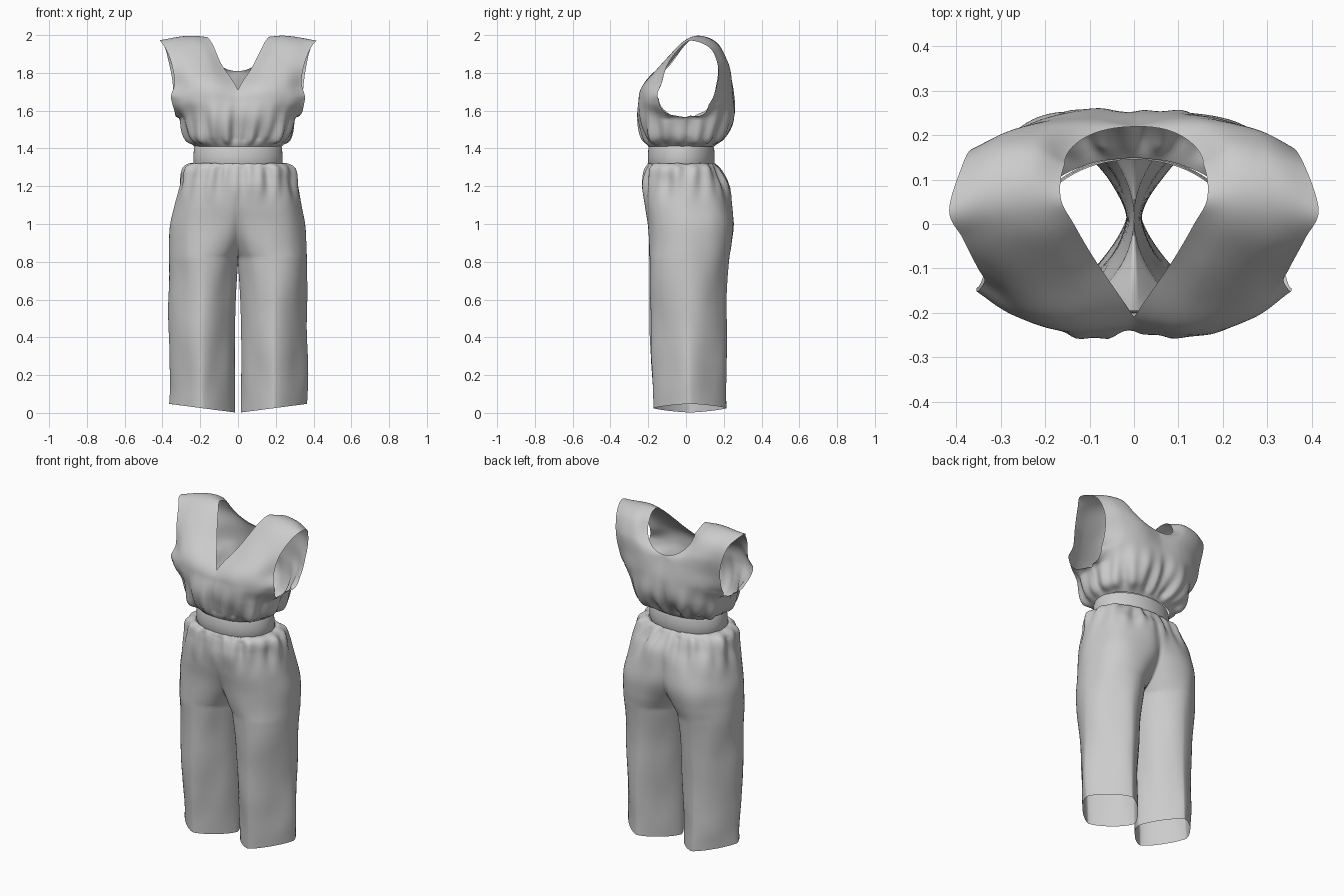
import bpy, bmesh, math
from mathutils import Vector, noise

if "Cube" in bpy.data.objects:
    bpy.data.objects.remove(bpy.data.objects["Cube"])


def catmull(pts, sub):
    """Smooth curve through tuples of any length."""
    p = [Vector(q) for q in pts]
    p = [p[0] * 2 - p[1]] + p + [p[-1] * 2 - p[-2]]
    out = []
    for i in range(1, len(p) - 2):
        a, b, c, d = p[i - 1:i + 3]
        for k in range(sub):
            t = k / sub
            out.append(0.5 * (2 * b + (c - a) * t + (2 * a - 5 * b + 4 * c - d) * t * t
                              + (3 * b - a - 3 * c + d) * t ** 3))
    return out + [p[-2]]


def step(a, b, x):
    t = min(max((x - a) / (b - a), 0), 1)
    return t * t * (3 - 2 * t)


def build(name, rows, wrinkle=None):
    """Skin a grid of right-half points, mirrored across x = 0."""
    bm = bmesh.new()
    for s in (1, -1):
        grid = [[bm.verts.new((s * p[0], p[1], p[2])) for p in r] for r in rows]
        for r0, r1 in zip(grid, grid[1:]):
            for j in range(len(r0) - 1):
                q = [r0[j], r0[j + 1], r1[j + 1], r1[j]]
                bm.faces.new(q if s > 0 else q[::-1])
    bmesh.ops.remove_doubles(bm, verts=bm.verts, dist=0.0002)
    bmesh.ops.recalc_face_normals(bm, faces=bm.faces)
    bm.normal_update()
    if wrinkle:
        moves = [(v, v.normal * wrinkle(v.co)) for v in bm.verts]
        for v, m in moves:
            v.co += m
    for f in bm.faces:
        f.smooth = True
    me = bpy.data.meshes.new(name)
    bm.to_mesh(me)
    bm.free()
    ob = bpy.data.objects.new(name, me)
    bpy.context.collection.objects.link(ob)
    return ob


def spow(v, e):
    return math.copysign(abs(v) ** e, v)


def gathers(co):
    """Irregular vertical pleats around the waist."""
    a = math.atan2(co.y + 0.02, co.x)
    return (0.35 * math.sin(11 * a + 1 + 6 * co.z) + 0.35 * math.sin(21 * a - 7 * co.z)
            + 0.9 * noise.noise(Vector((co.x * 11, co.y * 11, co.z * 4))))


# Trousers: levels of (z, inner x, outer x, front y, back y), waist to hem
levels = [
    (1.32, 0, .232, -.198, .148), (1.316, 0, .268, -.205, .158), (1.28, 0, .302, -.219, .184),
    (1.20, 0, .315, -.226, .22), (1.10, 0, .335, -.217, .238), (1.0, 0, .355, -.204, .25),
    (.9, 0, .362, -.199, .24), (.8, 0, .366, -.196, .224), (.6, .012, .366, -.19, .212),
    (.3, .017, .366, -.18, .21), (.024, .015, .366, -.172, .214)]
CROTCH, N = 0.82, 72
rows = []
for z, xi, xo, yf, yb in catmull(levels, 8):
    xi = max(xi, 0)
    # above the crotch the leg loop opens up along the centre seam
    cut = math.pi / 2 * math.sqrt(min(max((z - CROTCH) / 0.42, 0), 1))
    cy, ry = (yf + yb) / 2, (yb - yf) / 2
    # pressed, lens-like legs at the hem, fuller section at the hips
    e = 1.48 - 0.2 * step(0, .5, z) - 0.41 * step(.4, 1.2, z)
    xm, rx = (xi + xo) / 2, (xo - xi) / 2
    xe = xm - rx * spow(math.cos(cut), e)
    row = []
    for k in range(N + 1):
        a = -math.pi + cut + (2 * math.pi - 2 * cut) * k / N
        x = xm + rx * spow(math.cos(a), e)
        x = xi + (x - xe) / (xo - xe) * (xo - xi)
        if k in (0, N):
            x = xi
        # hem rises toward the outside of the leg
        row.append((x, cy + ry * spow(math.sin(a), e),
                    z + (x / .365 - .5) * .048 * (1 - step(0, .4, z))))
    rows.append(row)


def trouser_folds(co):
    g = 0.017 * step(1.08, 1.27, co.z) * (1 - .8 * step(1.29, 1.32, co.z)) * gathers(co)
    drape = 0.012 * noise.noise(Vector((co.x * 7, co.y * 7 + 3, co.z * 3.5)))
    return g + drape * step(0.0, 0.15, co.z) * (1 - step(1.2, 1.3, co.z)) * step(0.0, 0.06, abs(co.x))


build("trousers", rows, trouser_folds)

# Waistband
rows = []
for z, r in ((1.305, .229), (1.32, .236), (1.36, .236), (1.40, .233), (1.412, .229)):
    row = [(r * math.cos(b), -.025 + (r - .059) * math.sin(b), z)
           for b in [-math.pi / 2 + math.pi * k / 40 for k in range(41)]]
    rows.append(row)
build("waistband", rows)

# Bodice: one panel per side, from front waist over the shoulder to back waist;
# each row runs centre / neck edge -> side seam / armhole edge
front = [
    [(0, -.20, 1.41), (.10, -.185, 1.41), (.19, -.125, 1.41), (.23, -.02, 1.41)],
    [(0, -.228, 1.46), (.13, -.222, 1.46), (.24, -.15, 1.46), (.285, 0, 1.46)],
    [(0, -.243, 1.56), (.14, -.248, 1.56), (.265, -.165, 1.56), (.318, 0, 1.56)],
    [(0, -.235, 1.64), (.14, -.247, 1.65), (.27, -.205, 1.65), (.355, -.145, 1.66)],
    [(0, -.21, 1.71), (.13, -.225, 1.735), (.25, -.20, 1.745), (.338, -.13, 1.75)],
    [(.085, -.085, 1.845), (.16, -.12, 1.85), (.26, -.12, 1.855), (.352, -.095, 1.85)],
    [(.135, 0, 1.95), (.21, -.015, 1.96), (.295, -.02, 1.955), (.385, -.03, 1.93)]]
back = [
    [(.165, .06, 1.99), (.24, .07, 1.995), (.33, .06, 1.985), (.415, .03, 1.97)],
    [(.155, .135, 1.95), (.22, .165, 1.96), (.30, .16, 1.95), (.385, .13, 1.93)],
    [(.105, .20, 1.86), (.19, .22, 1.865), (.28, .21, 1.86), (.362, .168, 1.84)],
    [(0, .22, 1.81), (.13, .24, 1.77), (.25, .218, 1.76), (.345, .16, 1.74)],
    [(0, .245, 1.68), (.14, .25, 1.67), (.26, .21, 1.66), (.34, .12, 1.63)],
    [(0, .237, 1.56), (.14, .243, 1.56), (.265, .16, 1.56), (.318, 0, 1.56)],
    [(0, .19, 1.46), (.13, .195, 1.46), (.24, .125, 1.46), (.285, 0, 1.46)],
    [(0, .15, 1.41), (.10, .135, 1.41), (.19, .085, 1.41), (.23, -.02, 1.41)]]
SUB = 8
cols = [catmull(c, SUB) for c in zip(*(front + back))]
n = len(cols[0])
# close the side seam below the armhole, keep the centre seam on x = 0
for i in range(2 * SUB + 1):
    m = (cols[3][i] + cols[3][n - 1 - i]) / 2
    cols[3][i], cols[3][n - 1 - i] = m, m.copy()
for i, p in enumerate(cols[0]):
    if i <= 4 * SUB or i >= 10 * SUB:
        p.x = 0
# round off the back neckline and the bottom of each armhole
for k in range(2 * SUB + 1):
    t = k / (2 * SUB) * math.pi / 2
    x = .155 * math.cos(t) if k < 2 * SUB else 0
    cols[0][8 * SUB + k] = Vector((x, .135 + .085 * math.sin(t), 1.95 - .14 * math.sin(t)))
for k in range(SUB + 1):
    t = k / SUB
    sy, sz = math.sin(t * math.pi / 2), 1 - math.cos(t * math.pi / 2)
    cols[3][2 * SUB + k] = Vector((.318 + .037 * t, -.145 * sy, 1.56 + .10 * sz))
    cols[3][n - 1 - 2 * SUB - k] = Vector((.318 + .022 * t, .12 * sy, 1.56 + .07 * sz))
rows = [catmull([c[i] for c in cols], 12) for i in range(n)]


def bodice_folds(co):
    g = 0.019 * step(1.41, 1.45, co.z) * (1 - step(1.46, 1.70, co.z)) * gathers(co)
    return g + 0.008 * noise.noise(Vector((co.x * 6 + 5, co.y * 6, co.z * 6))) * step(1.42, 1.5, co.z)


build("bodice", rows, bodice_folds)
